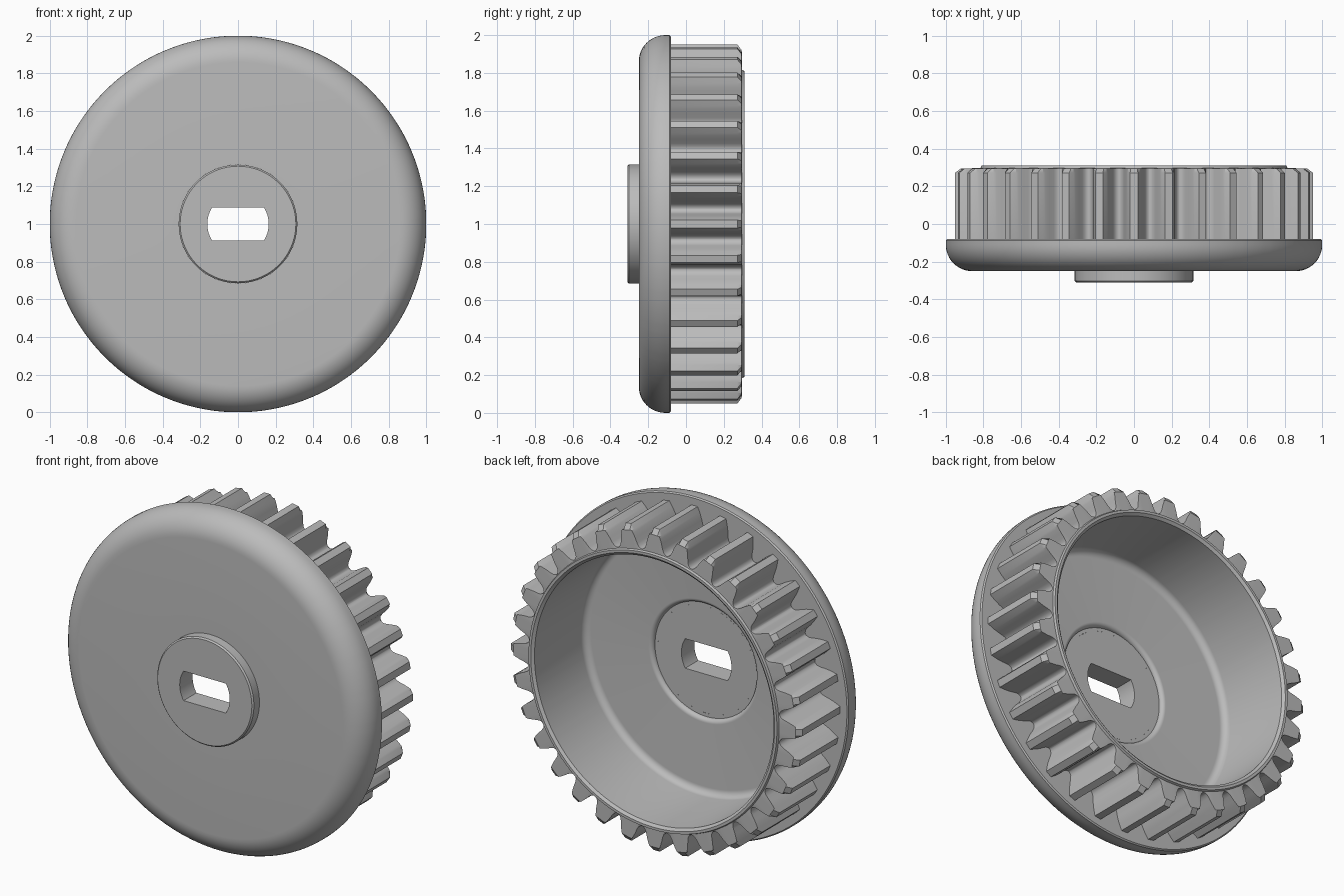
import bpy, bmesh, math

cube = bpy.data.objects.get("Cube")
if cube:
    bpy.data.objects.remove(cube, do_unlink=True)

grey = bpy.data.materials.new("plain_grey")
grey.use_nodes = True
GREY = (0.5, 0.5, 0.5, 1)
grey.diffuse_color = GREY
grey.node_tree.nodes["Principled BSDF"].inputs["Base Color"].default_value = GREY

TEETH = 32
PITCH = math.tau / TEETH
AXLE_Z = 1.0


def loft(name, rings, closed=False):
    """Skin rings of (radius, angle, y) points set around the horizontal axle."""
    bm = bmesh.new()
    loops = [[bm.verts.new((r * math.cos(a), y, AXLE_Z + r * math.sin(a)))
              for r, a, y in ring] for ring in rings]
    pairs = list(zip(loops, loops[1:]))
    if closed:
        pairs.append((loops[-1], loops[0]))
    for p, q in pairs:
        for i in range(len(p)):
            j = (i + 1) % len(p)
            bm.faces.new((p[i], p[j], q[j], q[i]))
    bmesh.ops.recalc_face_normals(bm, faces=bm.faces)
    mesh = bpy.data.meshes.new(name)
    bm.to_mesh(mesh)
    bm.free()
    mesh.materials.append(grey)
    obj = bpy.data.objects.new(name, mesh)
    bpy.context.collection.objects.link(obj)
    bpy.ops.object.select_all(action="DESELECT")
    obj.select_set(True)
    bpy.context.view_layer.objects.active = obj
    bpy.ops.object.shade_smooth_by_angle(angle=math.radians(30))
    return obj


def arc(cr, cy, radius, start, end, steps=8):
    """Points of a fillet in the (radius, y) profile plane."""
    angles = [math.radians(start + (end - start) * i / steps) for i in range(steps + 1)]
    return [(cr + radius * math.cos(t), cy + radius * math.sin(t)) for t in angles]


# Half tooth outline: radius and half width, from root to tip
half_tooth = [(0.82, 0.08), (0.822, 0.072), (0.832, 0.061), (0.85, 0.054),
              (0.88, 0.047), (0.905, 0.039), (0.92, 0.033), (0.95, 0.02)]
tooth = [(r, -w / r) for r, w in half_tooth] + [(r, w / r) for r, w in reversed(half_tooth)]
outline = [(r, k * PITCH + a) for k in range(TEETH) for r, a in tooth]


def circle_ring(r, y):
    return [(r, a, y) for _, a in outline]


def tooth_ring(y, limit=1.0):
    return [(min(r, limit), a, y) for r, a in outline]


# Wheel: rounded flange, toothed rim and hollow cup in one skin
flange = [(0.315, -0.25)] + arc(0.86, -0.11, 0.14, -90, 0, 12) + [(1.0, -0.087), (0.993, -0.08)]
cup = [(0.815, 0.297), (0.81, 0.31), (0.795, 0.31), (0.78, 0.297)]
cup += arc(0.735, -0.125, 0.04, 0, -90) + arc(0.36, -0.19, 0.025, 90, 180)
cup += [(0.315, -0.19)]
rings = [circle_ring(*p) for p in flange]
rings += [tooth_ring(-0.08), tooth_ring(0.272), tooth_ring(0.295, 0.92)]
rings += [circle_ring(*p) for p in cup]
loft("toothed_wheel", rings)

# Hub with a double-flat axle slot
SLOT_R, SLOT_H = 0.163, 0.087
corner = math.asin(SLOT_H / SLOT_R)
STEPS = 24
quadrants = [(-corner, corner), (corner, math.pi - corner),
             (math.pi - corner, math.pi + corner), (math.pi + corner, math.tau - corner)]
hub_angles = [s + (e - s) * i / STEPS for s, e in quadrants for i in range(STEPS)]


def hub_ring(r, y):
    return [(r, a, y) for a in hub_angles]


def slot_ring(y):
    return [(min(SLOT_R, SLOT_H / max(abs(math.sin(a)), 0.01)), a, y) for a in hub_angles]


loft("axle_hub", [hub_ring(0.315, -0.19), hub_ring(0.315, -0.302), hub_ring(0.307, -0.31),
                  slot_ring(-0.31), slot_ring(-0.19)], closed=True)
